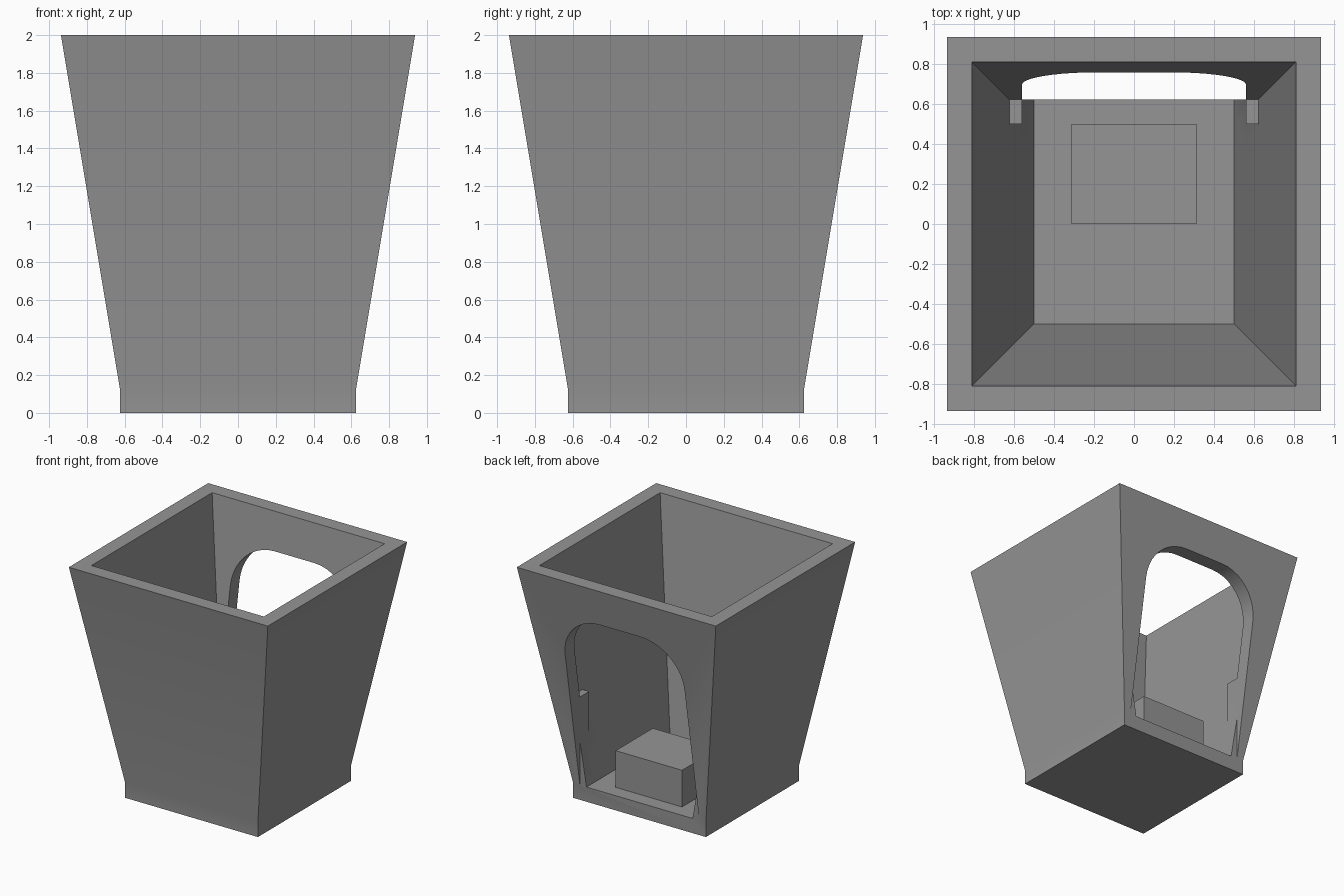
import bpy, bmesh, math

if "Cube" in bpy.data.objects:
    bpy.data.objects.remove(bpy.data.objects["Cube"])

grey = bpy.data.materials.new("plain_grey")
grey.diffuse_color = (0.3, 0.3, 0.3, 1)
grey.use_nodes = True
grey.node_tree.nodes["Principled BSDF"].inputs["Base Color"].default_value = grey.diffuse_color


def make_object(name, bm):
    bmesh.ops.recalc_face_normals(bm, faces=bm.faces)
    mesh = bpy.data.meshes.new(name)
    bm.to_mesh(mesh)
    bm.free()
    mesh.materials.append(grey)
    ob = bpy.data.objects.new(name, mesh)
    bpy.context.collection.objects.link(ob)
    return ob


def prism(name, profile, y0, y1):
    """Extrude an xz outline along y."""
    bm = bmesh.new()
    face = bm.faces.new([bm.verts.new((x, y0, z)) for x, z in profile])
    new = bmesh.ops.extrude_face_region(bm, geom=[face])["geom"]
    verts = [v for v in new if isinstance(v, bmesh.types.BMVert)]
    bmesh.ops.translate(bm, vec=(0, y1 - y0, 0), verts=verts)
    return make_object(name, bm)


def box(name, x0, x1, y0, y1, z0, z1):
    return prism(name, [(x0, z0), (x1, z0), (x1, z1), (x0, z1)], y0, y1)


def square_loft(name, rings):
    """Join square rings of (half width, height), capping both ends."""
    bm = bmesh.new()
    loops = [[bm.verts.new((sx * h, sy * h, z))
              for sx, sy in ((-1, -1), (1, -1), (1, 1), (-1, 1))] for h, z in rings]
    for a, b in zip(loops, loops[1:]):
        for i in range(4):
            j = (i + 1) % 4
            bm.faces.new((a[i], a[j], b[j], b[i]))
    bm.faces.new(loops[0])
    bm.faces.new(loops[-1])
    return make_object(name, bm)


def boolean(target, tool, operation):
    mod = target.modifiers.new(operation, 'BOOLEAN')
    mod.object, mod.operation, mod.solver = tool, operation, 'EXACT'
    bpy.context.view_layer.objects.active = target
    bpy.ops.object.modifier_apply(modifier=mod.name)
    bpy.data.objects.remove(tool, do_unlink=True)


# Flared square tub: short straight foot, sloping walls, flat rim, inner floor
FLOOR = 0.125
tub = square_loft("flared_tub", [(0.625, 0), (0.625, FLOOR), (0.9375, 2),
                                 (0.8125, 2), (0.5, FLOOR)])

# Short posts beside the doorway
DOOR = 0.5625
for s in (-1, 1):
    x0, x1 = sorted((s * DOOR, s * 0.625))
    boolean(tub, box("door_post", x0, x1, 0.5, 0.625, 0.25, 0.875), 'UNION')

# Doorway with rounded top corners through the back wall
R, TOP, STEPS = 0.375, 1.6875, 10
arc = [(DOOR - R + R * math.cos(a), TOP - R + R * math.sin(a))
       for a in (math.pi / 2 * i / STEPS for i in range(STEPS + 1))]
arch = arc + [(-x, z) for x, z in reversed(arc)]
outer = [(-DOOR, FLOOR), (DOOR, FLOOR)] + arch
inner = [(-DOOR, 0.5), (-0.5, FLOOR), (0.5, FLOOR), (DOOR, 0.5)] + arch
boolean(tub, prism("inner_door_cutter", inner, 0.4, 0.625), 'DIFFERENCE')
boolean(tub, prism("outer_door_cutter", outer, 0.625, 1.2), 'DIFFERENCE')

# Low bench inside
bench = box("bench", -0.3125, 0.3125, 0, 0.5, FLOOR, 0.4375)

# Smooth the gentle bends, keep the corners sharp
for ob in (tub, bench):
    bpy.ops.object.select_all(action='DESELECT')
    ob.select_set(True)
    bpy.context.view_layer.objects.active = ob
    bpy.ops.object.shade_smooth_by_angle(angle=math.radians(30))
